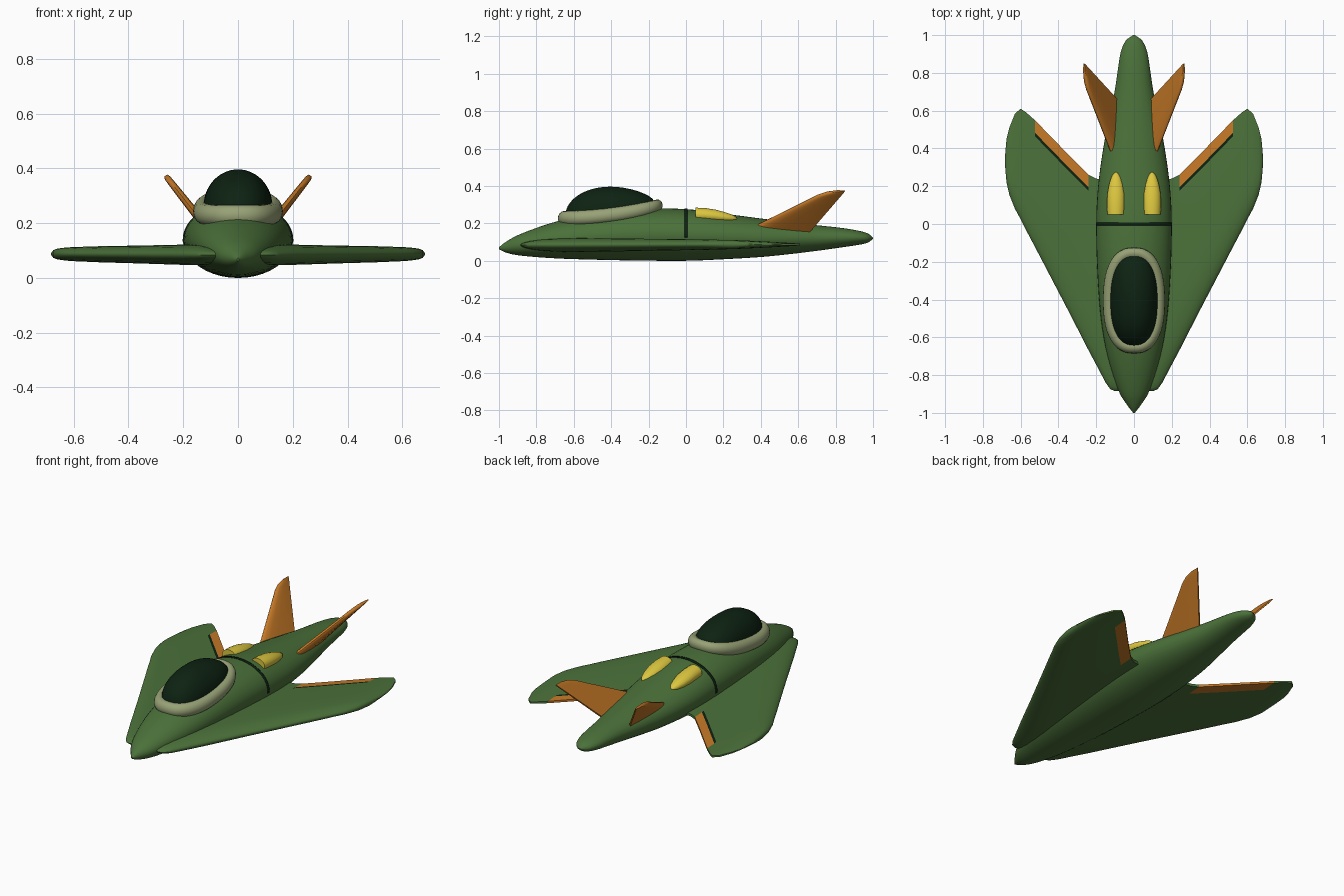
import bpy, bmesh, math
from mathutils import Vector

cube = bpy.data.objects.get("Cube")
if cube:
    bpy.data.objects.remove(cube, do_unlink=True)


def material(name, rgb):
    m = bpy.data.materials.new(name)
    m.use_nodes = True
    m.diffuse_color = (*rgb, 1)
    m.node_tree.nodes["Principled BSDF"].inputs["Base Color"].default_value = (*rgb, 1)
    return m


GREEN = material("hull green", (0.07, 0.165, 0.042))
DARK = material("dark green glass", (0.004, 0.016, 0.006))
KHAKI = material("pale khaki", (0.31, 0.36, 0.18))
ORANGE = material("burnt orange", (0.56, 0.19, 0.02))
YELLOW = material("yellow", (0.72, 0.57, 0.05))


def loft(name, rings, mats, rule=None, loop=False, cyclic=True, angle=40):
    """Skin a list of point rings; rule(ring, point) picks the material slot."""
    bm = bmesh.new()
    vs = [[bm.verts.new(p) for p in r] for r in rings]
    n = len(vs[0])
    for i in range(len(vs) if loop else len(vs) - 1):
        a, b = vs[i], vs[(i + 1) % len(vs)]
        for j in range(n if cyclic else n - 1):
            k = (j + 1) % n
            f = bm.faces.new((a[j], a[k], b[k], b[j]))
            f.material_index = rule(i, j) if rule else 0
    if cyclic and not loop:
        bm.faces.new(vs[0])
        bm.faces.new(vs[-1])
    bmesh.ops.recalc_face_normals(bm, faces=bm.faces)
    me = bpy.data.meshes.new(name)
    bm.to_mesh(me)
    bm.free()
    for m in mats:
        me.materials.append(m)
    ob = bpy.data.objects.new(name, me)
    bpy.context.collection.objects.link(ob)
    bpy.ops.object.select_all(action='DESELECT')
    ob.select_set(True)
    bpy.context.view_layer.objects.active = ob
    bpy.ops.object.shade_smooth_by_angle(angle=math.radians(angle))
    return ob


def spline(pts, steps=4):
    """Smooth curve through the rows of a table."""
    p = [Vector(q) for q in pts]
    out = []
    for i in range(len(p) - 1):
        a, b, c, d = p[max(i - 1, 0)], p[i], p[i + 1], p[min(i + 2, len(p) - 1)]
        for s in range(steps):
            t = s / steps
            out.append(b + (c - a) * (t / 2) + (a * 2 - b * 5 + c * 4 - d) * (t * t / 2)
                       + (b * 3 - a - c * 3 + d) * (t ** 3 / 2))
    return out + [p[-1]]


def ellipse(y, cx, cz, rx, rz, n=40):
    return [(cx + rx * math.cos(2 * math.pi * k / n), y,
             cz + rz * math.sin(2 * math.pi * k / n)) for k in range(n)]


# Fuselage: y, half width, bottom, top
body = [(-1, .004, .062, .072), (-.96, .035, .043, .103), (-.88, .083, .027, .145),
        (-.7, .14, .013, .208), (-.5, .175, .006, .25), (-.25, .194, .001, .278),
        (0, .2, 0, .276), (.2, .19, .008, .252), (.4, .163, .02, .226), (.55, .134, .035, .207),
        (.7, .103, .053, .19), (.82, .085, .07, .177), (.91, .07, .083, .163),
        (.97, .044, .096, .147), (1, .004, .118, .124)]
loft("fuselage", [ellipse(y, 0, (b + t) / 2, w, (t - b) / 2)
                  for y, w, b, t in map(tuple, [v for v in map(lambda q: q, [])] or
                                        [(*s[0],) for s in zip(
                                            [tuple(a) + tuple(c) for a, c in zip(
                                                spline([r[:2] for r in body]),
                                                spline([r[2:] for r in body]))])])], [GREEN])

# Seam over the back of the fuselage
seam = loft("body_seam", [[(.202 * math.cos(a), y, .138 + .141 * math.sin(a))
                           for a in [math.pi * (k / 40 * 1.06 - .03) for k in range(41)]]
                          for y in (-.007, .008)], [DARK], cyclic=False)
seam.modifiers.new("thickness", 'SOLIDIFY').thickness = .004

# Wings: x, leading edge, trailing edge, half thickness
wing = [(.04, -.88, .25, .036), (.1, -.885, .24, .037), (.125, -.875, .24, .037),
        (.15, -.84, .235, .037), (.2, -.745, .24, .037), (.24, -.67, .26, .036),
        (.35, -.455, .37, .033), (.525, -.12, .55, .029), (.57, -.035, .59, .027),
        (.6, .025, .61, .026), (.63, .08, .585, .024), (.66, .155, .51, .02),
        (.675, .22, .45, .014), (.682, .3, .37, .004)]
columns = [0, .005, .02, .05, .1, .17, .26, .4, .55, .7, .85, 1]
FLAP = (5, 6)


def half_thickness(g, t):
    if g < .25:
        return t * math.sqrt(max(0, 1 - (1 - g / .25) ** 2))
    return t * (1 - .8 * ((g - .25) / .75) ** 1.4)


def wing_section(x, le, te, t):
    hinge = te - min(.085, (te - le) * .25)
    ys = [le + (hinge - le) * f for f in columns]
    ys += [hinge + (te - hinge) * .22, te]
    hs = [half_thickness((y - le) / (te - le), t) for y in ys]
    z = .083 + .006 * x
    top = [(x, y, z + h) for y, h in zip(ys, hs)]
    return top + [(x, y, z - h) for y, h in zip(ys, hs)][:0:-1]


def wing_colour(i, j):
    n = len(columns) + 2
    if i in FLAP and n - 3 <= j <= n + 1:
        return 1 if j == n - 3 else 2
    return 0


def mirrored(rings, side):
    return [[(side * x, y, z) for x, y, z in r] for r in rings]


# Tail fins: distance along the fin, leading edge, trailing edge, half thickness
fin = [(-.045, .25, .64, .018), (0, .325, .67, .017), (.1, .485, .738, .015),
       (.2, .645, .806, .013), (.235, .7, .83, .012), (.254, .745, .843, .011),
       (.265, .8, .85, .007)]


def fin_section(s, le, te, t):
    along, across = Vector((.62, 0, .785)), Vector((.785, 0, -.62))
    base = Vector((.1, 0, .165)) + along * s
    pts = []
    shape = [(0, 0), (.03, .5), (.1, .85), (.25, 1), (.5, .9), (.8, .6), (1, .3)]
    for sign, row in ((1, shape), (-1, shape[:0:-1])):
        pts += [base + across * (sign * t * h) + Vector((0, le + (te - le) * f, 0))
                for f, h in row]
    return pts


# Pods: y, centre height, half width, half height
pod = [(.05, .245, .046, .039), (.1, .244, .048, .038), (.16, .239, .046, .034),
       (.21, .232, .037, .027), (.25, .227, .024, .018), (.268, .225, .012, .009),
       (.274, .224, .002, .002)]

for side, word in ((1, "left"), (-1, "right")):
    loft(word + "_wing", mirrored([wing_section(*s) for s in wing], side),
         [GREEN, DARK, ORANGE], wing_colour)
    loft(word + "_tail_fin", mirrored([fin_section(*s) for s in fin], side), [ORANGE])
    loft(word + "_pod", [ellipse(y, side * .095, z, w, h, 24) for y, z, w, h in pod], [YELLOW])


# Canopy: rounded outline shared by the collar and the glass
def outline(a, hw, hl, power=2.4):
    def axis(v):
        return math.copysign(abs(v) ** (2 / power), v)
    return hw * axis(math.cos(a)), -.405 + hl * axis(math.sin(a))


def rim_height(y):
    u = (y + .405) / .245
    return .243 + .03 * u + .014 * u * u


collar = []
for k in range(64):
    a = 2 * math.pi * k / 64
    ring = []
    for m in range(16):
        b = 2 * math.pi * m / 16
        x, y = outline(a, .13 + .034 * math.cos(b), .246 + .034 * math.cos(b))
        ring.append((x, y, rim_height(y) + .039 * math.sin(b)))
    collar.append(ring)
loft("canopy_collar", collar, [KHAKI], loop=True, angle=60)

glass = []
for k in range(15):
    e = math.pi / 2 * min(k / 14, .995)
    ring = []
    for m in range(64):
        x, y = outline(2 * math.pi * m / 64, .126 * math.cos(e), .24 * math.cos(e))
        base = rim_height(y) + .015
        ring.append((x, y, base + (.396 - base) * math.sin(e)))
    glass.append(ring)
loft("canopy_glass", glass, [DARK], angle=60)
